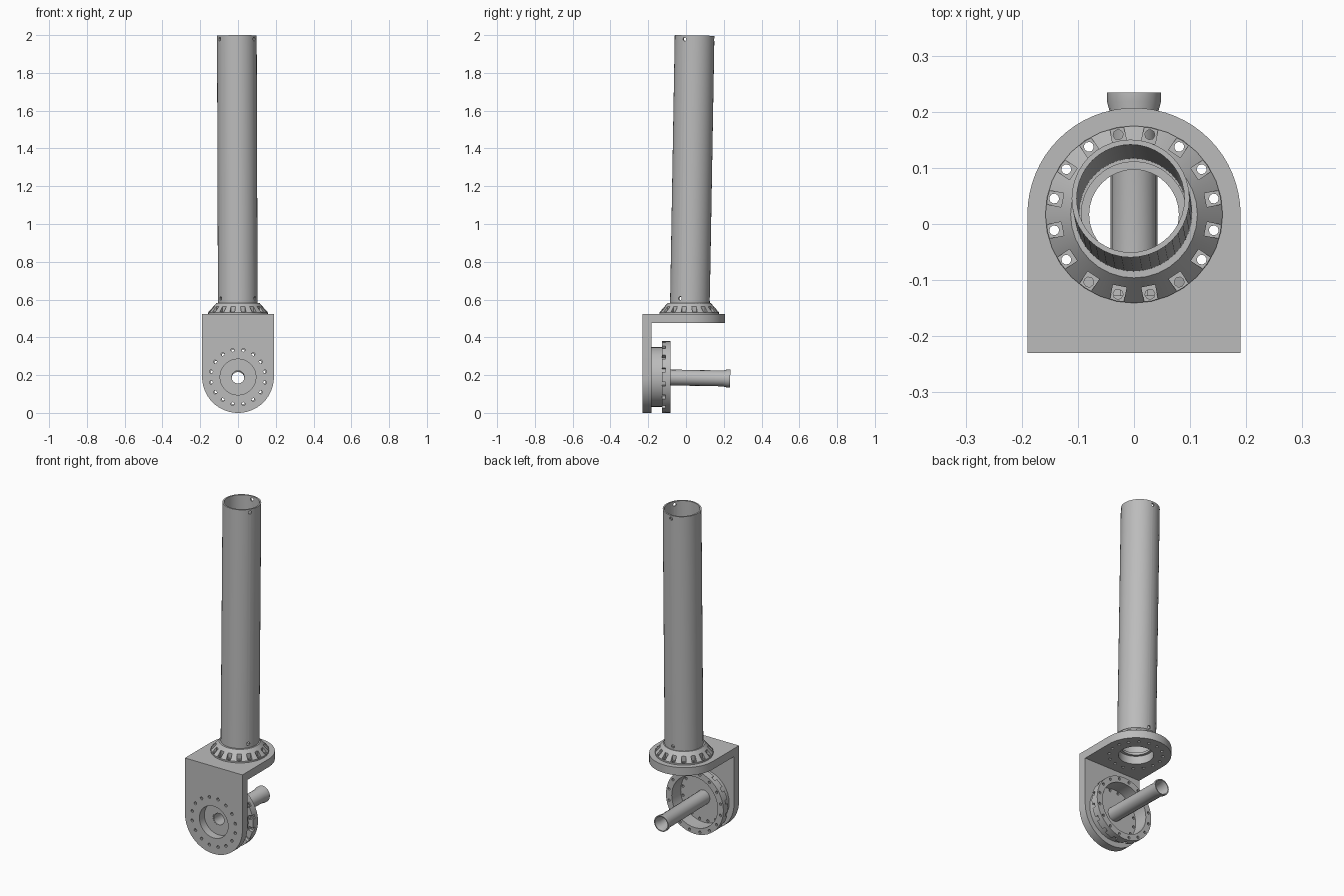
import bpy, bmesh, math
from mathutils import Matrix

default = bpy.data.objects.get("Cube")
if default:
    bpy.data.objects.remove(default, do_unlink=True)

metal = bpy.data.materials.new("light_grey_metal")
metal.use_nodes = True
GREY = (0.5, 0.5, 0.5, 1)
metal.diffuse_color = GREY
metal.node_tree.nodes["Principled BSDF"].inputs["Base Color"].default_value = GREY

T, R = Matrix.Translation, Matrix.Rotation
COUNT = 16
# Shared mounting frames: local z runs through the plate, local y to its round end
TOP = T((0, 0.017, 0.475))
FRONT = T((0, -0.23, 0.19)) @ R(-math.pi / 2, 4, 'X')
RADIUS, THICK, BOLTS = 0.19, 0.048, 0.145


def make(name, bm, frame=Matrix()):
    bmesh.ops.recalc_face_normals(bm, faces=bm.faces[:])
    bm.transform(frame)
    mesh = bpy.data.meshes.new(name)
    bm.to_mesh(mesh)
    bm.free()
    mesh.materials.append(metal)
    ob = bpy.data.objects.new(name, mesh)
    bpy.context.collection.objects.link(ob)
    return ob


def lathe(name, profile, sides, frame):
    """Spin a closed (radius, height) outline around local z."""
    bm = bmesh.new()
    rings = []
    for i in range(sides):
        a = math.tau * i / sides
        rings.append([bm.verts.new((r * math.cos(a), r * math.sin(a), z)) for r, z in profile])
    for i in range(sides):
        a, b = rings[i], rings[(i + 1) % sides]
        for j in range(len(profile)):
            k = (j + 1) % len(profile)
            bm.faces.new((a[j], b[j], b[k], a[k]))
    return make(name, bm, frame)


def plate(name, length, frame):
    """Flat plate with one half-round end and one square end."""
    bm = bmesh.new()
    steps = 32
    outline = [(RADIUS * math.cos(math.pi * i / steps), RADIUS * math.sin(math.pi * i / steps))
               for i in range(steps + 1)]
    outline += [(-RADIUS, -length), (RADIUS, -length)]
    face = bm.faces.new([bm.verts.new((x, y, 0)) for x, y in outline])
    up = bmesh.ops.extrude_face_region(bm, geom=[face])["geom"]
    bmesh.ops.translate(bm, verts=[v for v in up if isinstance(v, bmesh.types.BMVert)], vec=(0, 0, THICK))
    return make(name, bm, frame)


def cylinder(bm, radius, low, high, sides, matrix=Matrix()):
    bmesh.ops.create_cone(bm, cap_ends=True, segments=sides, radius1=radius, radius2=radius,
                          depth=high - low, matrix=matrix @ T((0, 0, (low + high) / 2)))


def box(bm, r0, r1, width, low, high, turn):
    size = Matrix.Diagonal((r1 - r0, width, high - low, 1))
    bmesh.ops.create_cube(bm, size=1, matrix=turn @ T(((r0 + r1) / 2, 0, (low + high) / 2)) @ size)


def turns():
    return [R(math.tau * (i + 0.5) / COUNT, 4, 'Z') for i in range(COUNT)]


def combine(ob, other, operation='DIFFERENCE'):
    """Apply a boolean and discard the helper."""
    mod = ob.modifiers.new("cut", 'BOOLEAN')
    mod.operation, mod.solver, mod.object = operation, 'EXACT', other
    other.hide_render = True
    graph = bpy.context.evaluated_depsgraph_get()
    mesh = bpy.data.meshes.new_from_object(ob.evaluated_get(graph))
    ob.modifiers.clear()
    ob.data = mesh
    bpy.data.objects.remove(other, do_unlink=True)


# Angle bracket: two round-ended plates with a bore and a bolt circle each
bracket = plate("angle_bracket", 0.247, TOP)
combine(bracket, plate("front_plate", 0.333, FRONT), 'UNION')
for frame in (TOP, FRONT):
    bm = bmesh.new()
    cylinder(bm, 0.095, -0.02, THICK + 0.02, 32)
    for t in turns():
        cylinder(bm, 0.009, -0.02, THICK + 0.02, 8, t @ T((BOLTS, 0, 0)))
    combine(bracket, make("bore_cutter", bm, frame))

# Conical collar with open bolt pockets around it
collar = lathe("tube_collar", [(0.08, 0.048), (0.158, 0.048), (0.158, 0.057), (0.113, 0.108),
                               (0.094, 0.108), (0.094, 0.062), (0.08, 0.062)], 32, TOP)
bm = bmesh.new()
for t in turns():
    box(bm, 0.13, 0.18, 0.025, 0.058, 0.13, t)
combine(collar, make("pocket_cutter", bm, TOP))
bm = bmesh.new()
for t in turns():
    cylinder(bm, 0.009, 0.03, 0.09, 8, t @ T((BOLTS, 0, 0)))
combine(collar, make("bolt_cutter", bm, TOP))

# Long hollow tube, leaning slightly back, with three pin holes at each end
LEAN = T((-0.001, 0.02, 0.54)) @ R(math.radians(-1), 4, 'X') @ R(math.radians(-0.2), 4, 'Y')
LENGTH = 1.458
tube = lathe("long_tube", [(0.096, 0), (0.105, 0), (0.105, LENGTH), (0.096, LENGTH)], 40, LEAN)
bm = bmesh.new()
for z in (0.065, LENGTH - 0.02):
    for i in range(3):
        side = R(math.radians(90 + 120 * i), 4, 'Z') @ T((0, 0, z)) @ R(math.pi / 2, 4, 'Y')
        cylinder(bm, 0.01, 0.07, 0.13, 10, side)
combine(tube, make("pin_cutter", bm, LEAN))

# Shallow cup behind the front plate, with a notched rim
cup = lathe("hub_cup", [(0.038, 0.048), (0.158, 0.048), (0.158, 0.102), (0.19, 0.102),
                        (0.19, 0.148), (0.152, 0.148), (0.152, 0.063), (0.038, 0.063)], 40, FRONT)
bm = bmesh.new()
for t in turns():
    cylinder(bm, 0.008, 0.03, 0.08, 8, t @ T((0.14, 0, 0)))
    box(bm, 0.163, 0.2, 0.024, 0.09, 0.122, t)
combine(cup, make("notch_cutter", bm, FRONT))
bm = bmesh.new()
for t in turns():
    cylinder(bm, 0.008, 0.1, 0.17, 8, t @ T((0.174, 0, 0)))
combine(cup, make("rim_hole_cutter", bm, FRONT))

# Hollow rod with a flared tip, drooping slightly
DROOP = FRONT @ R(math.radians(-1), 4, 'X')
rod = lathe("hollow_rod", [(0.034, 0.05), (0.042, 0.05), (0.042, 0.425), (0.048, 0.448), (0.048, 0.464),
                           (0.042, 0.464), (0.034, 0.43)], 16, DROOP)

# Smooth round surfaces while keeping edges sharp
bpy.ops.object.select_all(action='DESELECT')
for ob in (bracket, collar, tube, cup, rod):
    ob.select_set(True)
bpy.context.view_layer.objects.active = tube
bpy.ops.object.shade_smooth_by_angle(angle=math.radians(30))
